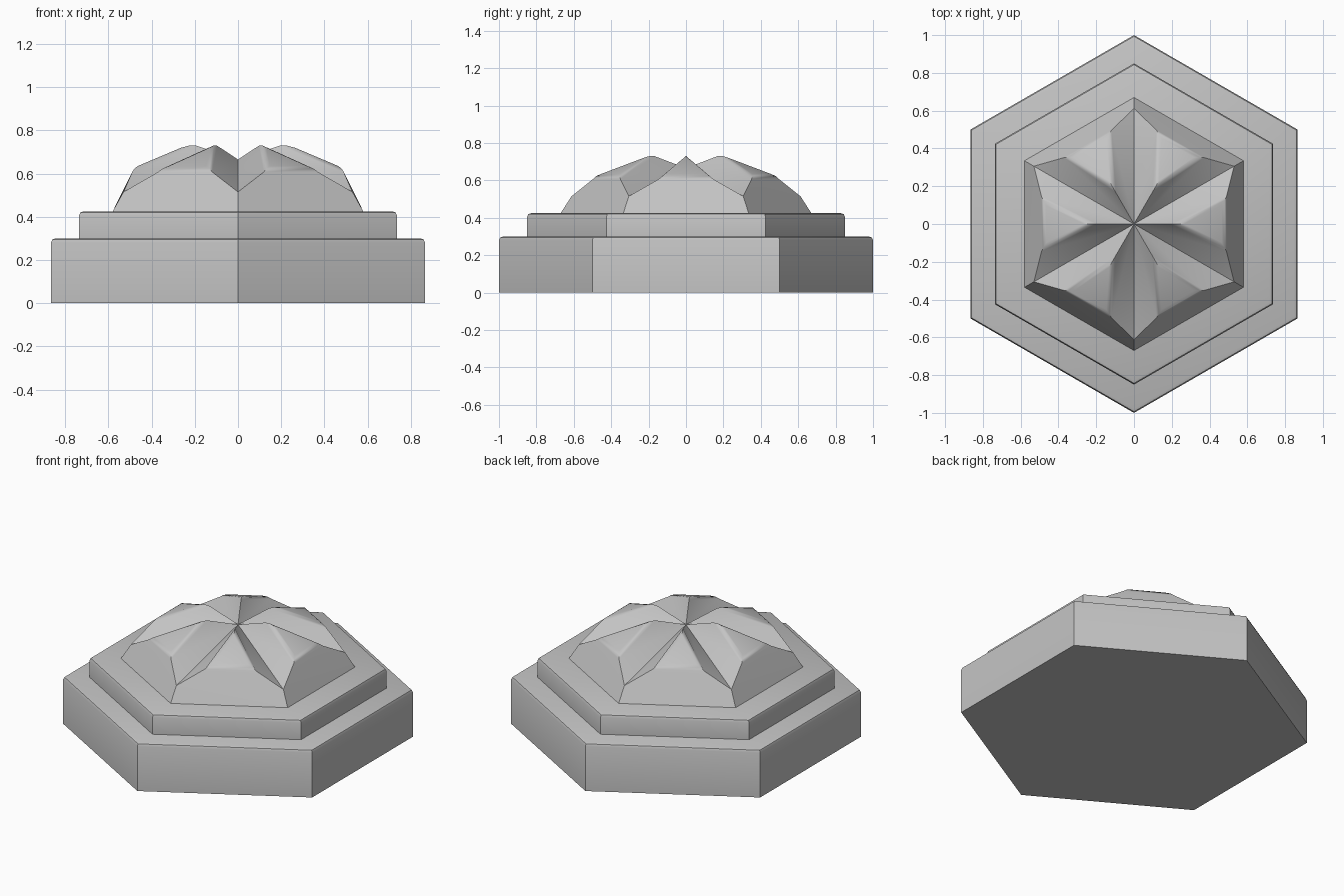
import bpy
import bmesh
import math
from mathutils import Matrix, Vector

cube = bpy.data.objects.get("Cube")
if cube:
    bpy.data.objects.remove(cube, do_unlink=True)

# Single stone colour
stone = bpy.data.materials.new("stone_grey")
stone.use_nodes = True
stone.diffuse_color = (0.55, 0.55, 0.55, 1)
stone.node_tree.nodes["Principled BSDF"].inputs["Base Color"].default_value = stone.diffuse_color


def finish(bm, name):
    bmesh.ops.recalc_face_normals(bm, faces=bm.faces)
    mesh = bpy.data.meshes.new(name)
    bm.to_mesh(mesh)
    bm.free()
    obj = bpy.data.objects.new(name, mesh)
    bpy.context.collection.objects.link(obj)
    mesh.materials.append(stone)
    bpy.ops.object.select_all(action="DESELECT")
    obj.select_set(True)
    bpy.context.view_layer.objects.active = obj
    bpy.ops.object.shade_smooth_by_angle(angle=math.radians(30))
    return obj


def hex_tier(name, radius, bottom, top, rim):
    """Hexagonal slab, corners on the y axis, with a softened top rim."""
    bm = bmesh.new()
    ring = [Vector((radius * math.sin(i * math.tau / 6), radius * math.cos(i * math.tau / 6), bottom))
            for i in range(6)]
    base = bm.faces.new([bm.verts.new(p) for p in ring])
    grown = bmesh.ops.extrude_face_region(bm, geom=[base], use_keep_orig=True)["geom"]
    for v in grown:
        if isinstance(v, bmesh.types.BMVert):
            v.co.z = top
    bmesh.ops.recalc_face_normals(bm, faces=bm.faces)
    rim_edges = [e for e in bm.edges if all(v.co.z > top - 1e-4 for v in e.verts)]
    bmesh.ops.bevel(bm, geom=rim_edges, offset=rim, segments=2, profile=0.5, affect="EDGES")
    return finish(bm, name)


hex_tier("lower_base", 1.0, 0.0, 0.30, 0.02)
hex_tier("upper_base", 0.85, 0.30, 0.425, 0.02)

# Faceted cap: one lobe facing +x, repeated around the centre
FOOT = 0.425
bm = bmesh.new()
for i in range(6):
    spin = Matrix.Rotation(i * math.tau / 6, 3, "Z")

    def vert(x, y, z):
        return bm.verts.new(spin @ Vector((x, y, z)))

    centre = vert(0, 0, 0.665)
    peak = vert(0.22, 0, 0.738)
    floor = vert(0, 0, FOOT)
    shoulder, valley, corner = {}, {}, {}
    for s in (-1, 1):
        shoulder[s] = vert(0.483, s * 0.13, 0.627)
        valley[s] = vert(0.53, s * 0.306, 0.515)
        corner[s] = vert(0.58, s * 0.335, FOOT)
        # Valley side, split along its fold
        bm.faces.new((centre, peak, shoulder[s]))
        bm.faces.new((centre, shoulder[s], valley[s]))
    bm.faces.new((peak, shoulder[-1], shoulder[1]))
    bm.faces.new((corner[-1], corner[1], valley[1], shoulder[1], shoulder[-1], valley[-1]))
    bm.faces.new((floor, corner[1], corner[-1]))
    # Soften the three edges of the top facet
    soft = [bm.edges.get((peak, shoulder[-1])), bm.edges.get((peak, shoulder[1])),
            bm.edges.get((shoulder[-1], shoulder[1]))]
    bmesh.ops.bevel(bm, geom=soft, offset=0.02, segments=2, profile=0.5, affect="EDGES")
bmesh.ops.remove_doubles(bm, verts=bm.verts, dist=0.004)
finish(bm, "faceted_cap")
